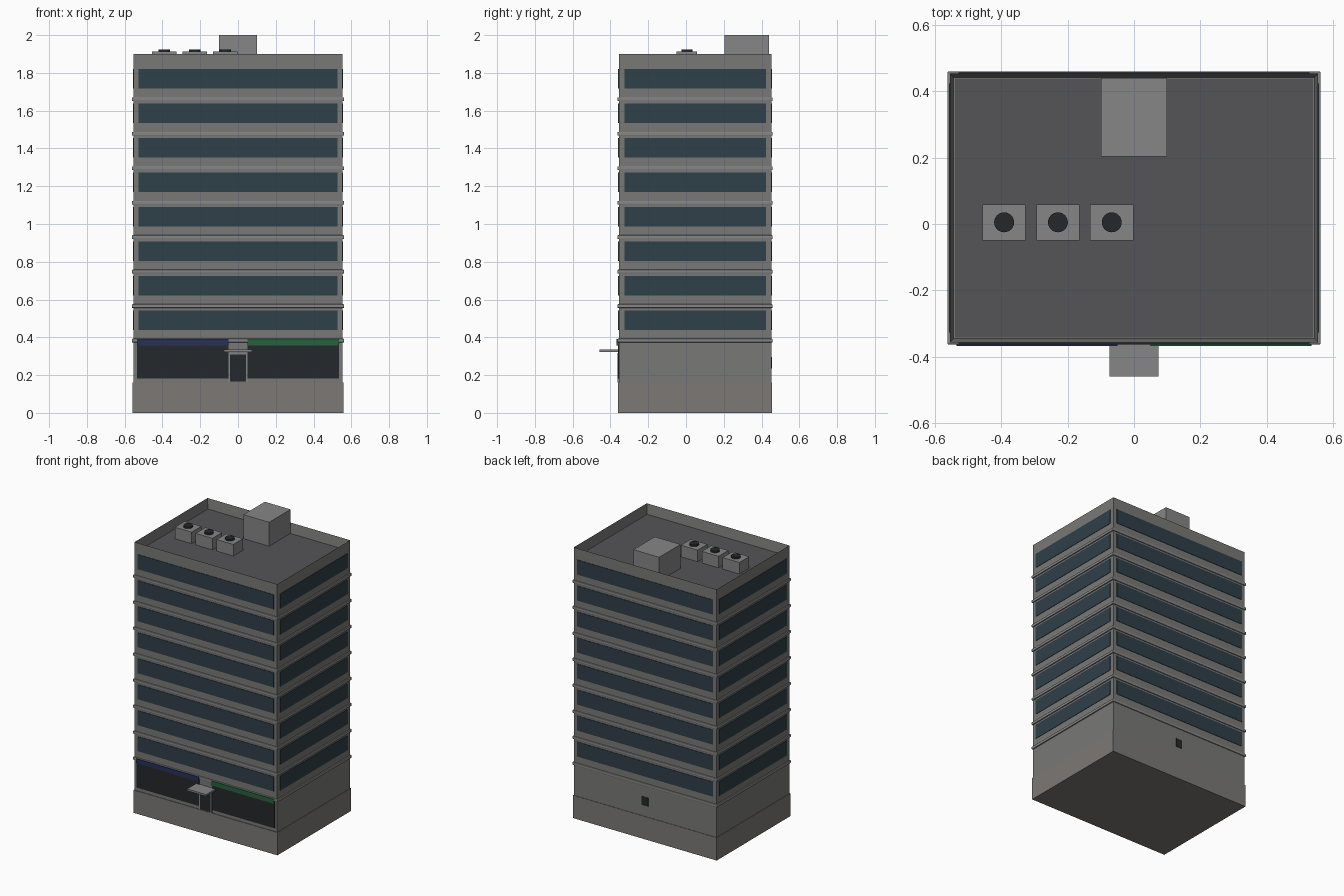
import bpy, bmesh
from mathutils import Matrix, Vector

if "Cube" in bpy.data.objects:
    bpy.data.objects.remove(bpy.data.objects["Cube"])

# Wall outline, in plan
X0, X1, Y0, Y1 = -0.554, 0.554, -0.356, 0.453
CY = (Y0 + Y1) / 2
TOP, ROOF = 1.90, 1.83
FLOORS, PITCH, FIRST = 8, 0.1825, 0.383


def mat(name, c):
    m = bpy.data.materials.new(name)
    m.diffuse_color = (*c, 1)
    m.use_nodes = True
    m.node_tree.nodes["Principled BSDF"].inputs["Base Color"].default_value = m.diffuse_color
    return m


GLASS = mat("blue_glass", (0.028, 0.05, 0.065))
DARK = mat("dark_glass", (0.018, 0.021, 0.024))
ROOFING = mat("roofing", (0.09, 0.09, 0.095))
NAVY = mat("navy", (0.02, 0.03, 0.10))
GREEN = mat("green", (0.02, 0.12, 0.05))
WALL = mat("wall_grey", (0.19, 0.19, 0.185))
STONE = mat("base_stone", (0.20, 0.19, 0.18))
METAL = mat("metal_grey", (0.24, 0.24, 0.245))


def finish(name, bm, material):
    me = bpy.data.meshes.new(name)
    bm.to_mesh(me)
    bm.free()
    ob = bpy.data.objects.new(name, me)
    bpy.context.collection.objects.link(ob)
    me.materials.append(material)
    return ob


def box(name, x0, x1, y0, y1, z0, z1, material, bevel=0):
    bm = bmesh.new()
    size = Vector((x1 - x0, y1 - y0, z1 - z0))
    mid = Vector((x0 + x1, y0 + y1, z0 + z1)) / 2
    bmesh.ops.create_cube(bm, size=1, matrix=Matrix.Translation(mid) @ Matrix.Diagonal((*size, 1)))
    ob = finish(name, bm, material)
    if bevel:
        mod = ob.modifiers.new("bevel", "BEVEL")
        mod.width, mod.segments = bevel, 2
    return ob


# Base plinth
box("base", X0 - 0.004, X1 + 0.004, Y0 - 0.004, Y1 + 0.003, 0, 0.16, STONE)

# Tower walls with the top face inset and sunk to leave a parapet
bm = bmesh.new()
size = (X1 - X0, Y1 - Y0, TOP - 0.16)
bmesh.ops.create_cube(bm, size=1, matrix=Matrix.Translation((0, CY, (TOP + 0.16) / 2))
                      @ Matrix.Diagonal((*size, 1)))
top = max(bm.faces, key=lambda f: f.calc_center_median().z)
bmesh.ops.inset_region(bm, faces=[top], thickness=0.016)
bmesh.ops.translate(bm, verts=top.verts, vec=(0, 0, ROOF - TOP))
finish("walls", bm, WALL)
box("roof_deck", X0 + 0.015, X1 - 0.015, Y0 + 0.015, Y1 - 0.015, ROOF - 0.01, ROOF + 0.002, ROOFING)

# Floor bands and ribbon windows on all four sides
for i in range(FLOORS):
    z = FIRST + i * PITCH
    box(f"floor_band_{i}", X0 - 0.008, X1 + 0.008, Y0 - 0.007, Y1 + 0.006, z - 0.01, z + 0.01, METAL, 0.004)
    a, b = z + 0.057, z + 0.160
    box(f"front_window_{i}", -0.528, 0.528, Y0 - 0.003, Y0 + 0.01, a, b, GLASS)
    box(f"back_window_{i}", -0.528, 0.528, Y1 - 0.01, Y1 + 0.003, a, b, GLASS)
    box(f"left_window_{i}", X0 - 0.003, X0 + 0.01, Y0 + 0.03, Y1 - 0.03, a, b, GLASS)
    box(f"right_window_{i}", X1 - 0.01, X1 + 0.003, Y0 + 0.03, Y1 - 0.03, a, b, GLASS)

# Shop fronts with sign boards
for side, x0, x1, colour in (("left", -0.535, -0.05, NAVY), ("right", 0.05, 0.535, GREEN)):
    box(f"{side}_shop_window", x0, x1, Y0 - 0.004, Y0 + 0.01, 0.183, 0.362, DARK)
    box(f"{side}_sign_board", x0, x1, Y0 - 0.011, Y0 + 0.01, 0.358, 0.390, colour)

# Entrance door, frame and canopy
box("door", -0.042, 0.042, Y0 - 0.005, Y0 + 0.01, 0.165, 0.308, DARK)
for side, x in (("left", -0.046), ("right", 0.046)):
    box(f"{side}_door_jamb", x - 0.004, x + 0.004, Y0 - 0.007, Y0 + 0.01, 0.162, 0.316, METAL)
box("door_lintel", -0.05, 0.05, Y0 - 0.007, Y0 + 0.01, 0.308, 0.316, METAL)
box("canopy", -0.074, 0.074, -0.459, Y0 + 0.01, 0.322, 0.335, METAL)

# Small opening at the back
box("back_vent", -0.025, 0.025, Y1 - 0.01, Y1 + 0.003, 0.235, 0.295, DARK)

# Rooftop stair housing and air units
box("stair_housing", -0.1, 0.1, 0.203, Y1 - 0.013, ROOF, 2.0, METAL)
for i in range(3):
    x = -0.391 + i * 0.162
    box(f"air_unit_{i}", x - 0.065, x + 0.065, -0.049, 0.059, ROOF, 1.913, METAL)
    bm = bmesh.new()
    bmesh.ops.create_cone(bm, cap_ends=True, segments=24, radius1=0.03, radius2=0.03, depth=0.016,
                          matrix=Matrix.Translation((x, 0.005, 1.917)))
    finish(f"air_unit_fan_{i}", bm, DARK)
